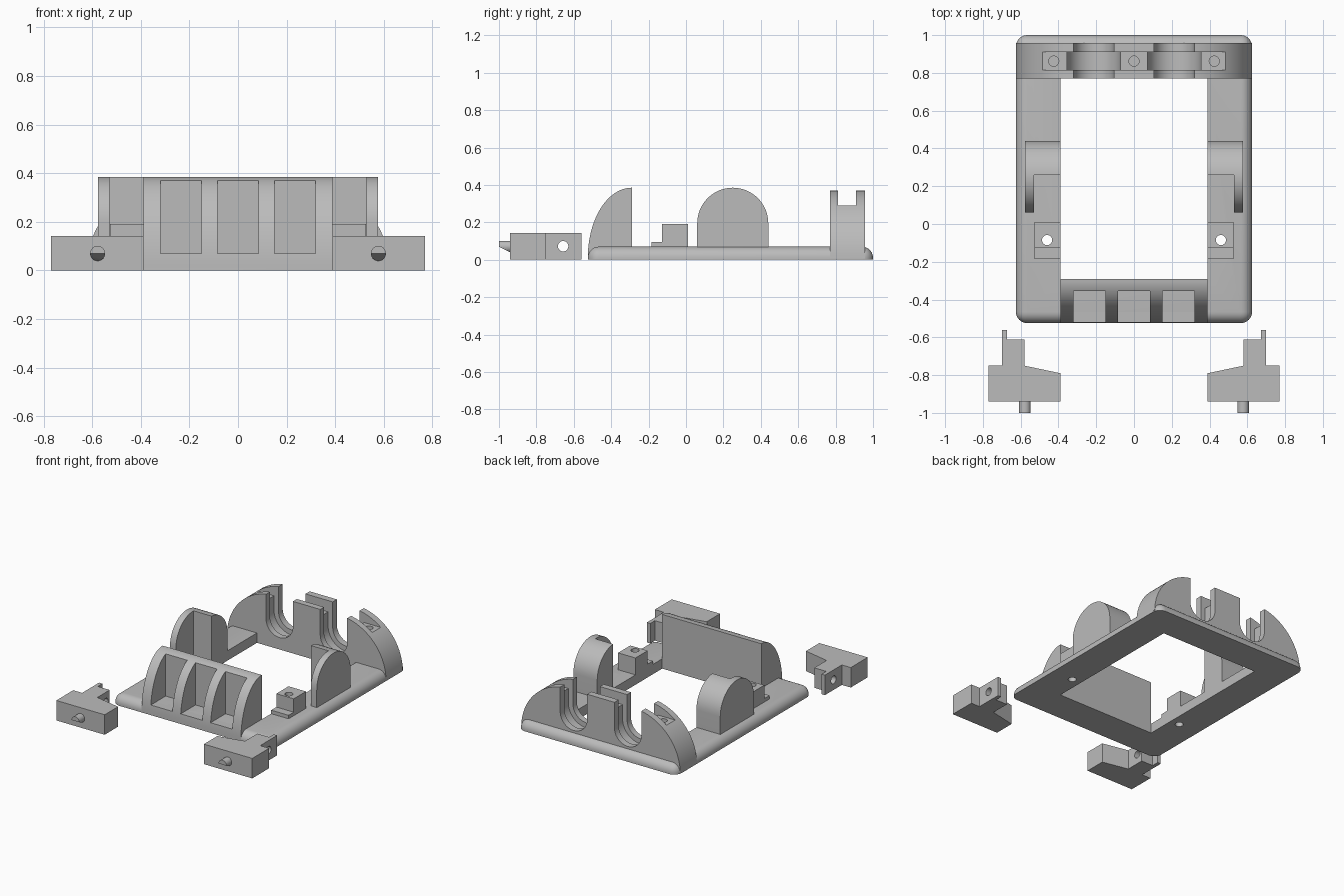
import bpy, bmesh, math

cube = bpy.data.objects.get("Cube")
if cube:
    bpy.data.objects.remove(cube)

GREY = (0.5, 0.5, 0.5, 1)
mat = bpy.data.materials.new("plain grey")
mat.use_nodes = True
mat.diffuse_color = GREY
mat.node_tree.nodes["Principled BSDF"].inputs["Base Color"].default_value = GREY


def new_object(name, bm):
    bmesh.ops.recalc_face_normals(bm, faces=bm.faces)
    mesh = bpy.data.meshes.new(name)
    bm.to_mesh(mesh)
    bm.free()
    mesh.materials.append(mat)
    ob = bpy.data.objects.new(name, mesh)
    bpy.context.collection.objects.link(ob)
    return ob


def prism(name, pts, axis, a, b):
    """Extrude a 2D outline along an axis from a to b."""
    place = {"x": lambda p, t: (t, p[0], p[1]),
             "y": lambda p, t: (p[0], t, p[1]),
             "z": lambda p, t: (p[0], p[1], t)}[axis]
    bm = bmesh.new()
    low, high = [[bm.verts.new(place(p, t)) for p in pts] for t in (a, b)]
    bm.faces.new(low)
    bm.faces.new(high)
    for i in range(len(pts)):
        j = (i + 1) % len(pts)
        bm.faces.new((low[i], low[j], high[j], high[i]))
    return new_object(name, bm)


def box(name, x0, x1, y0, y1, z0, z1):
    return prism(name, [(x0, y0), (x1, y0), (x1, y1), (x0, y1)], "z", z0, z1)


def arc(cx, cy, rx, ry, start, end, n=24):
    angles = [math.radians(start + (end - start) * i / n) for i in range(n + 1)]
    return [(cx + rx * math.cos(t), cy + ry * math.sin(t)) for t in angles]


def rod(name, cx, cy, r, axis, a, b):
    return prism(name, arc(cx, cy, r, r, 0, 345, 23), axis, a, b)


def boolean(ob, tool, operation="DIFFERENCE", keep=False):
    mod = ob.modifiers.new("boolean", "BOOLEAN")
    mod.operation, mod.solver, mod.object = operation, "EXACT", tool
    graph = bpy.context.evaluated_depsgraph_get()
    mesh = bpy.data.meshes.new_from_object(ob.evaluated_get(graph))
    ob.modifiers.clear()
    ob.data = mesh
    if not keep:
        bpy.data.objects.remove(tool)


def mirror(ob, name):
    bm = bmesh.new()
    bm.from_mesh(ob.data)
    for v in bm.verts:
        v.co.x = -v.co.x
    bmesh.ops.reverse_faces(bm, faces=bm.faces)
    return new_object(name, bm)


# Base frame: rounded corners and top edge, rectangular opening
frame = box("base_frame", -0.625, 0.625, -0.525, 1.0, 0, 0.07)
bm = bmesh.new()
bm.from_mesh(frame.data)
edges = [e for e in bm.edges if max(v.co.z for v in e.verts) > 0.05]
bmesh.ops.bevel(bm, geom=edges, offset=0.06, segments=8, profile=0.5, affect="EDGES")
bm.to_mesh(frame.data)
bm.free()
boolean(frame, box("cutter", -0.39, 0.39, -0.29, 0.77, -1, 1))

# Rear axle support: rounded profile with two wheel slots
outline = arc(0.255, 0, 0.37, 0.37, 1, 90) + arc(-0.255, 0, 0.37, 0.37, 90, 179)
support = prism("rear_support", outline, "y", 0.77, 0.957)
for side in (-1, 1):
    x = 0.213 * side
    for r, y0, y1 in ((0.106, 0.7, 0.96), (0.142, 0.814, 0.91)):
        slot = [(x - r, 1)] + arc(x, 0.19, r, r, 180, 360) + [(x + r, 1)]
        tool = prism("cutter", slot, "y", y0, y1)
        boolean(support, tool, keep=True)
        boolean(frame, tool)
boolean(support, box("cutter", -1, 1, 0.814, 0.91, 0.29, 1))
for x in (-0.425, 0, 0.425):
    boolean(support, rod("cutter", x, 0.862, 0.027, "z", 0.1, 1))

# Front hood: curved shell with three recesses
hood = prism("front_hood", [(-0.29, 0.01)] + arc(-0.29, 0.01, 0.235, 0.375, 90, 180),
             "x", -0.39, 0.39)
for x in (-0.235, 0, 0.235):
    boolean(hood, box("cutter", x - 0.085, x + 0.085, -1, -0.355, 0.07, 1))

# Side arches with the inner front quarter cut out
arch = prism("left_side_arch", [(0.06, 0.02)] + arc(0.25, 0.195, 0.19, 0.19, 180, 0)
             + [(0.44, 0.02)], "x", 0.39, 0.577)
boolean(arch, box("cutter", 0.3, 0.53, 0, 0.26, 0.07, 1))

# Stepped mounting blocks with a screw hole through the frame
step = prism("left_mounting_block", [(-0.185, 0.02), (0.01, 0.02), (0.01, 0.19),
             (-0.127, 0.19), (-0.127, 0.095), (-0.185, 0.095)], "x", 0.39, 0.527)
for x in (-0.46, 0.46):
    tool = rod("cutter", x, -0.085, 0.027, "z", -1, 1)
    boolean(step, tool, keep=True)
    boolean(frame, tool)

# Loose latches with a stem, cross hole and wedge-cut pin
latch = prism("left_latch", [(0.39, -0.94), (0.77, -0.94), (0.77, -0.75), (0.70, -0.75),
              (0.70, -0.56), (0.673, -0.56), (0.673, -0.612), (0.58, -0.612),
              (0.58, -0.75), (0.39, -0.79)], "z", 0, 0.142)
boolean(latch, rod("cutter", -0.657, 0.072, 0.028, "x", 0.5, 0.8))
pin = rod("left_latch_pin", 0.578, 0.07, 0.031, "y", -1, -0.93)
boolean(pin, prism("cutter", [(-1.02, 0.08), (-0.94, 0.039), (-0.94, 0), (-1.02, 0)],
                   "x", 0.5, 0.7))

parts = [frame, support, hood]
for ob in (arch, step, latch, pin):
    parts += [ob, mirror(ob, ob.name.replace("left", "right"))]

# Smooth curved walls, keep edges sharp
bpy.ops.object.select_all(action="DESELECT")
for ob in parts:
    ob.select_set(True)
bpy.context.view_layer.objects.active = frame
bpy.ops.object.shade_smooth_by_angle(angle=math.radians(30))
